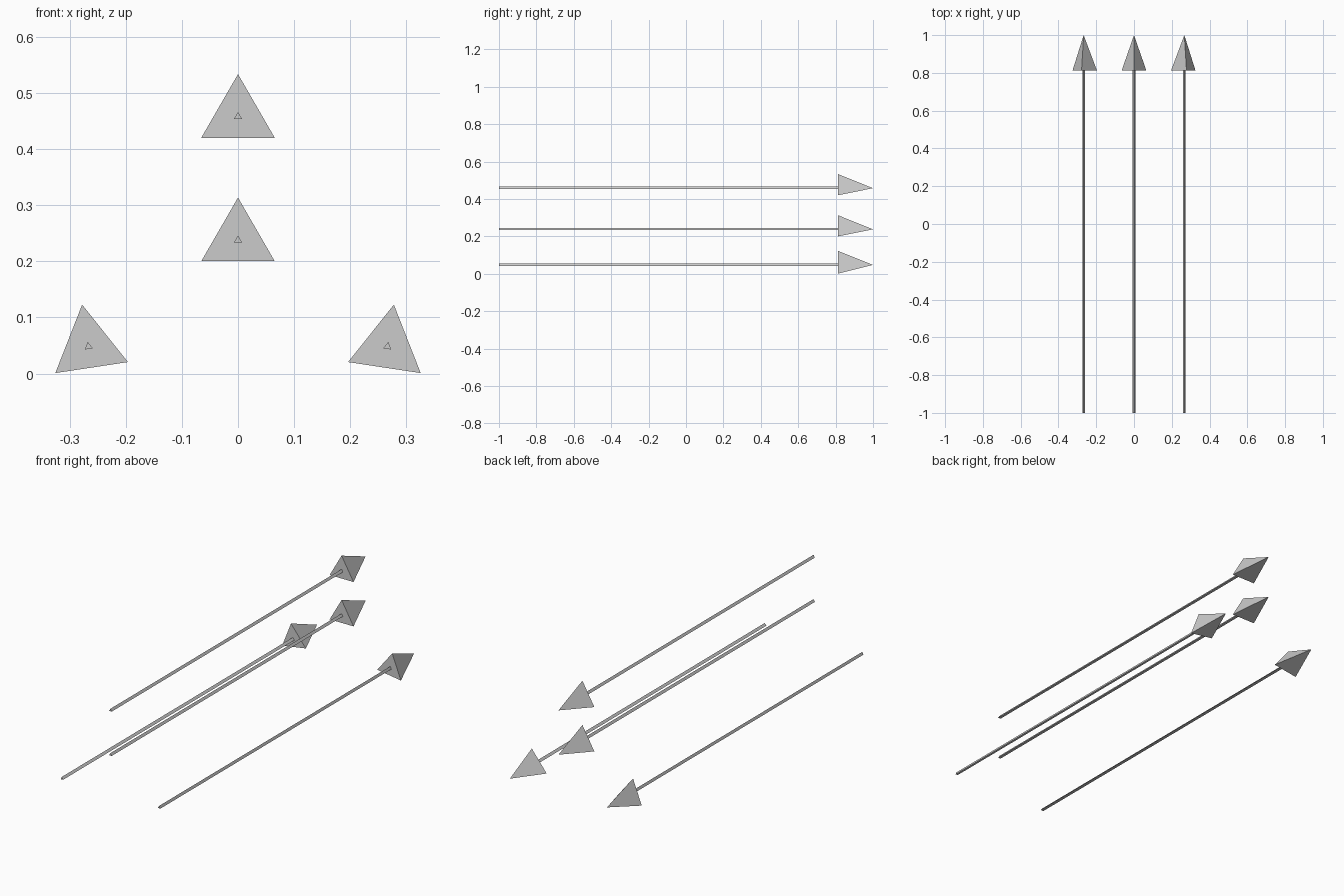
import bpy, bmesh
from math import radians
from mathutils import Matrix

if "Cube" in bpy.data.objects:
    bpy.data.objects.remove(bpy.data.objects["Cube"])

Y_TAIL, Y_NECK, Y_TIP = -1.0, 0.812, 1.0
R_HEAD, R_SHAFT = 0.0756, 0.0082


def tri_cone(name, x, z, tilt, y0, y1, r0, r1):
    """Three-sided cone or prism running along +y, one corner pointing up."""
    mat = (Matrix.Translation((x, (y0 + y1) / 2, z))
           @ Matrix.Rotation(radians(tilt), 4, 'Y')
           @ Matrix.Rotation(radians(-90), 4, 'X')
           @ Matrix.Rotation(radians(180), 4, 'Z'))
    bm = bmesh.new()
    bmesh.ops.create_cone(bm, cap_ends=True, segments=3, radius1=r0,
                          radius2=r1, depth=y1 - y0, matrix=mat)
    bmesh.ops.remove_doubles(bm, verts=bm.verts, dist=1e-5)
    bmesh.ops.recalc_face_normals(bm, faces=bm.faces)
    mesh = bpy.data.meshes.new(name)
    bm.to_mesh(mesh)
    bm.free()
    bpy.context.collection.objects.link(bpy.data.objects.new(name, mesh))


def arrow(name, x, z, tilt=0):
    tri_cone(name + "_shaft", x, z, tilt, Y_TAIL, Y_NECK, R_SHAFT, R_SHAFT)
    tri_cone(name + "_head", x, z, tilt, Y_NECK, Y_TIP, R_HEAD, 0)


# two arrows stacked on the centre line
arrow("top_arrow", 0, 0.458)
arrow("middle_arrow", 0, 0.238)

# mirrored pair at the bottom, leaning outwards
for side, s in (("left", -1), ("right", 1)):
    arrow(side + "_arrow", s * 0.2665, 0.048, s * 8.6)
